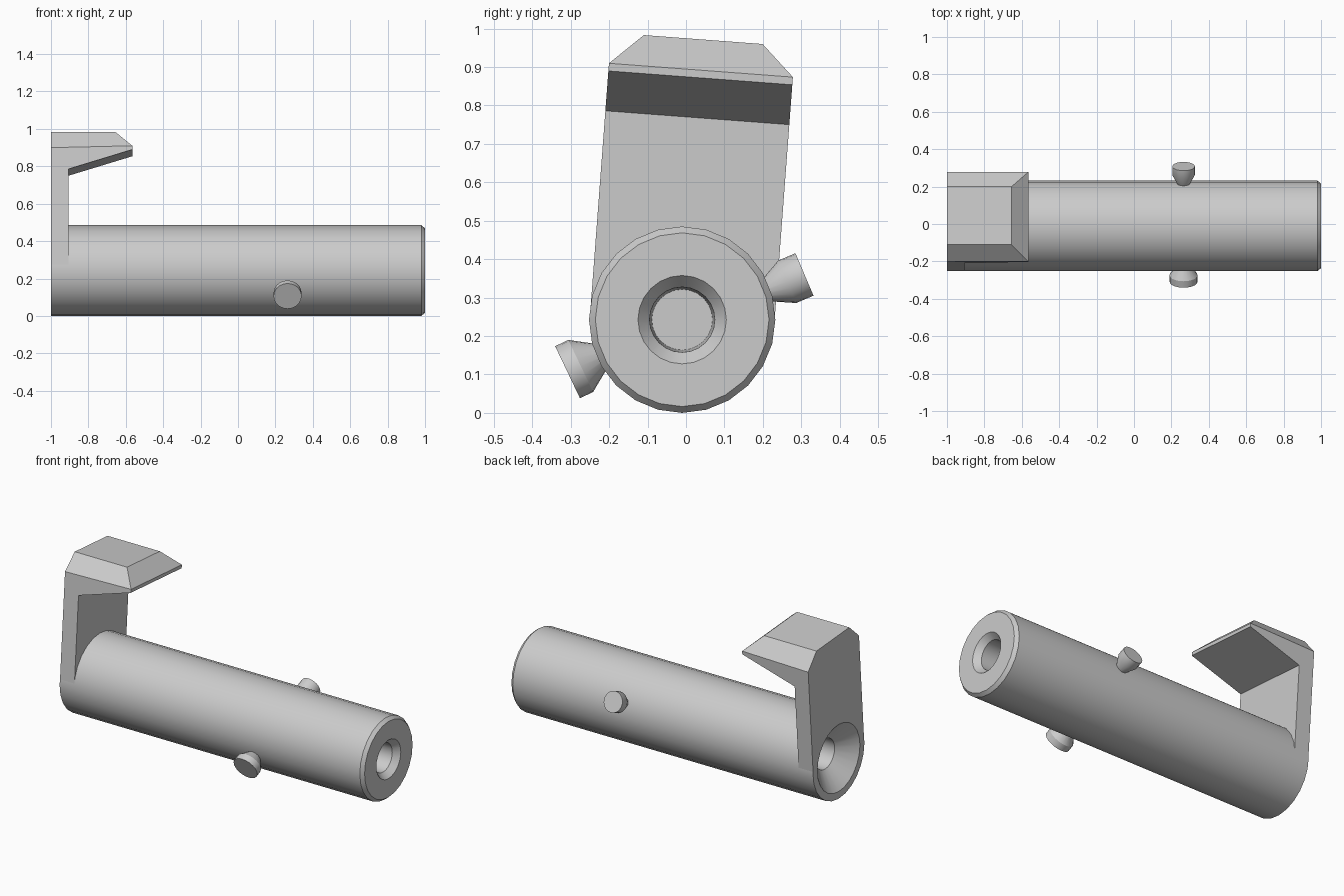
import bpy, bmesh
from math import sin, cos, pi, radians
from mathutils import Matrix, Vector

if "Cube" in bpy.data.objects:
    bpy.data.objects.remove(bpy.data.objects["Cube"])

AXIS = Vector((0, -0.01, 0.2425))   # centre line of the tube


def finish(name, bm, matrix, smooth):
    bmesh.ops.remove_doubles(bm, verts=bm.verts, dist=1e-4)
    bmesh.ops.recalc_face_normals(bm, faces=bm.faces)
    bm.transform(matrix)
    me = bpy.data.meshes.new(name)
    bm.to_mesh(me)
    bm.free()
    ob = bpy.data.objects.new(name, me)
    bpy.context.collection.objects.link(ob)
    if smooth:
        bpy.ops.object.select_all(action='DESELECT')
        ob.select_set(True)
        bpy.context.view_layer.objects.active = ob
        bpy.ops.object.shade_smooth_by_angle(angle=radians(28))
    return ob


def lathe(name, profile, n, matrix):
    """Revolve (x, radius) points around the local x axis."""
    bm = bmesh.new()
    vs = [bm.verts.new((x, 0, r)) for x, r in profile]
    es = [bm.edges.new(p) for p in zip(vs, vs[1:])]
    bmesh.ops.spin(bm, geom=vs + es, cent=(0, 0, 0), axis=(1, 0, 0),
                   angle=2 * pi, steps=n, use_merge=True)
    return finish(name, bm, matrix, True)


# Tube with a wide countersink on the left and a small one on the right
lathe("tube", [(-0.6, 0), (-0.6, 0.085), (-0.91, 0.09), (-1, 0.2), (-1, 0.2425),
               (0.98, 0.2425), (1, 0.226), (1, 0.115), (0.965, 0.085),
               (0.8, 0.079), (0.8, 0)], 24, Matrix.Translation(AXIS))

# Side pins: local x points outwards from the tube
for name, ang, off, r, neck, end in (("front_pin", 205.5, -0.005, 0.075, 0.025, 0.328),
                                     ("back_pin", 23, -0.016, 0.06, 0.022, 0.339)):
    a = radians(ang)
    out = Vector((0, cos(a), sin(a)))
    side = Vector((0, -sin(a), cos(a)))
    up = out.cross(side)
    m = Matrix((out, side, up)).transposed().to_4x4()
    m.translation = AXIS + Vector((0.265, 0, 0)) + side * off
    lathe(name, [(0.215, 0), (0.215, neck), (0.29, r), (end, r), (end, 0)], 20, m)

# Bracket: upright plate wrapped on the tube plus a bevelled hook head, slightly leaning
W, LOW = 0.24, 0.527
bm = bmesh.new()
arc = [(0.235 * cos(pi * i / 12), 0.235 * sin(pi * i / 12)) for i in range(13)]
outline = [(-W, LOW), (-W, 0), *reversed(arc), (W, 0), (W, LOW)]
rings = [[bm.verts.new((x, v, w)) for v, w in outline] for x in (-1, -0.905)]
for ring in rings:
    bm.faces.new(ring)
for i in range(len(outline) - 1):
    bm.faces.new((rings[0][i], rings[0][i + 1], rings[1][i + 1], rings[1][i]))

half = [(-1, W, LOW), (-0.905, W, LOW), (-0.565, W, 0.631), (-0.565, W, 0.651),
        (-1, W, 0.641), (-1, 0.155, 0.731), (-0.655, 0.155, 0.731)]
head = [bm.verts.new((x, s * v, w)) for x, v, w in half for s in (-1, 1)]
bmesh.ops.convex_hull(bm, input=head)
inner = [f for f in bm.faces if all(abs(v.co.z - LOW) < 1e-4 for v in f.verts)]
bmesh.ops.delete(bm, geom=inner, context='FACES')
bmesh.ops.remove_doubles(bm, verts=bm.verts, dist=1e-4)
bmesh.ops.dissolve_limit(bm, angle_limit=radians(4), verts=bm.verts, edges=bm.edges)
finish("hook_bracket", bm,
       Matrix.Translation(AXIS) @ Matrix.Rotation(radians(-4.3), 4, 'X'), False)
